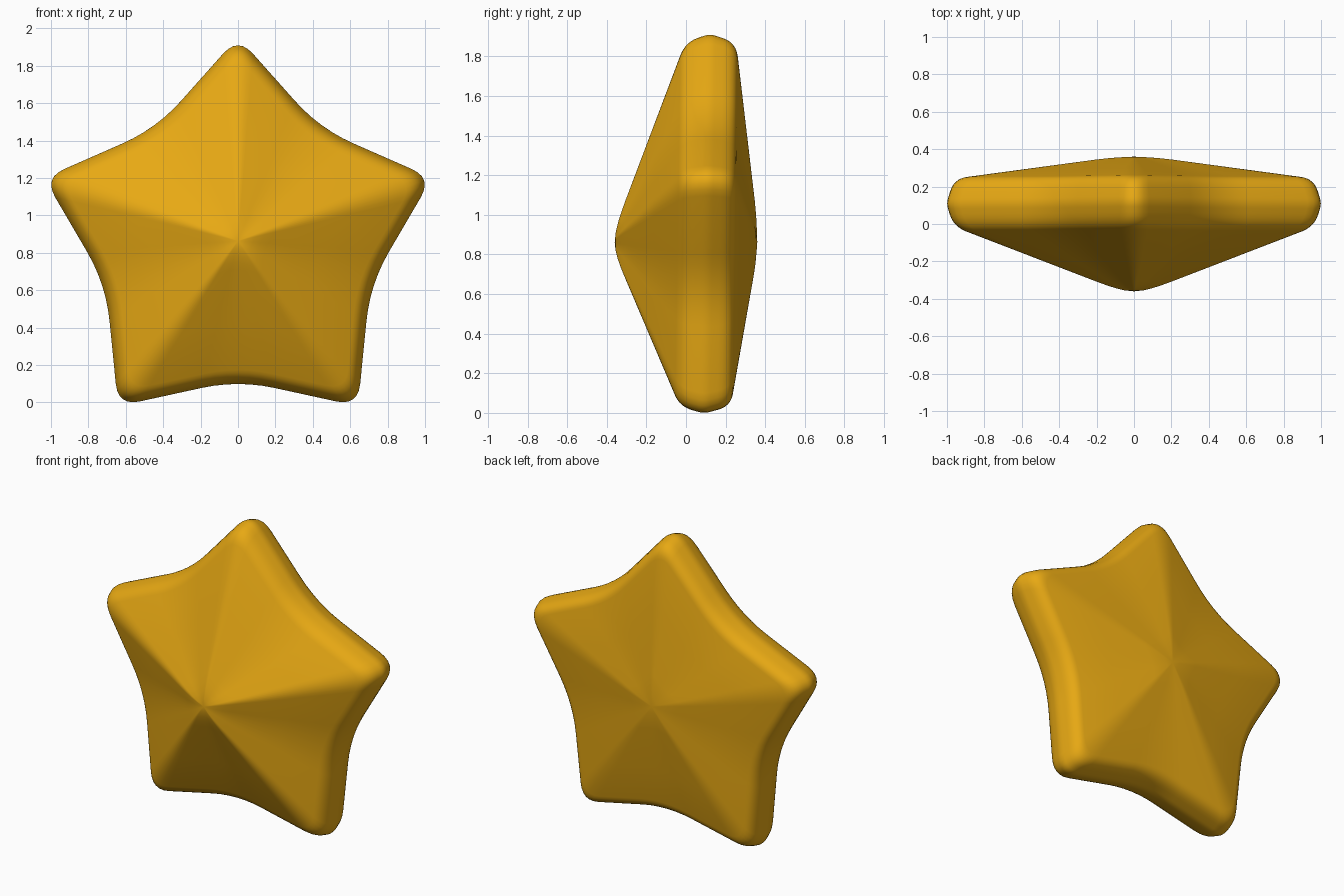
import bpy, bmesh
from math import sin, cos, pi
from mathutils import Vector

cube = bpy.data.objects.get("Cube")
if cube:
    bpy.data.objects.remove(cube)


def round_corner(before, corner, after, cut, steps=6):
    """Points of a soft arc replacing one corner."""
    a = corner + (before - corner).normalized() * cut
    b = corner + (after - corner).normalized() * cut
    ts = [i / steps for i in range(steps + 1)]
    return [a * (1 - t) ** 2 + corner * 2 * t * (1 - t) + b * t * t for t in ts]


# Five-pointed outline with rounded tips and gentler valleys
corners = [Vector((sin(i * pi / 5), cos(i * pi / 5))) * (0.74 if i % 2 else 1.087)
           for i in range(10)]
outline = []
for i, corner in enumerate(corners):
    outline += round_corner(corners[i - 1], corner, corners[(i + 1) % 10],
                            0.2 if i % 2 else 0.12)
fit = 1 / max(p.x for p in outline)
outline = [p * fit for p in outline]
base = -min(p.y for p in outline)

# Cross-section from front peak to back peak: (share of outline, depth)
front = [Vector(p) for p in ((0.05, -0.355), (0.1, -0.343), (0.15, -0.327), (0.2, -0.309))]
back = [Vector(p) for p in ((0.2, 0.344), (0.13, 0.352), (0.06, 0.357))]
rims = [Vector(p) for p in ((0.965, -0.018), (1.003, 0.105), (0.962, 0.238))]
path = [front[-1]] + rims + [back[0]]
profile = list(front) + [front[-1].lerp(rims[0], 0.5)]
for i, cut in ((1, 0.07), (2, 0.03), (3, 0.07)):
    profile += round_corner(path[i - 1], path[i], path[i + 1], cut)
profile += [rims[2].lerp(back[0], 0.5)] + back


def place(x, depth, z):
    """The body leans back very slightly towards the top."""
    return (x, depth + 0.015 * z, z + base)


# Loft scaled outlines along the cross-section and close both peaks
bm = bmesh.new()
rings = [[bm.verts.new(place(p.x * s, d, p.y * s)) for p in outline] for s, d in profile]
count = len(outline)
for ring, following in zip(rings, rings[1:]):
    for i in range(count):
        j = (i + 1) % count
        bm.faces.new((ring[i], ring[j], following[j], following[i]))
for ring, depth in ((rings[0], -0.36), (rings[-1], 0.36)):
    peak = bm.verts.new(place(0, depth, 0))
    for i in range(count):
        bm.faces.new((ring[i], ring[(i + 1) % count], peak))
bmesh.ops.recalc_face_normals(bm, faces=bm.faces)
for face in bm.faces:
    face.smooth = True
mesh = bpy.data.meshes.new("star_body")
bm.to_mesh(mesh)
bm.free()

# Golden yellow surface
gold = bpy.data.materials.new("golden_yellow")
gold.use_nodes = True
gold.diffuse_color = (0.83, 0.41, 0.007, 1)
gold.node_tree.nodes["Principled BSDF"].inputs["Base Color"].default_value = gold.diffuse_color
mesh.materials.append(gold)
star = bpy.data.objects.new("star_body", mesh)
bpy.context.collection.objects.link(star)
